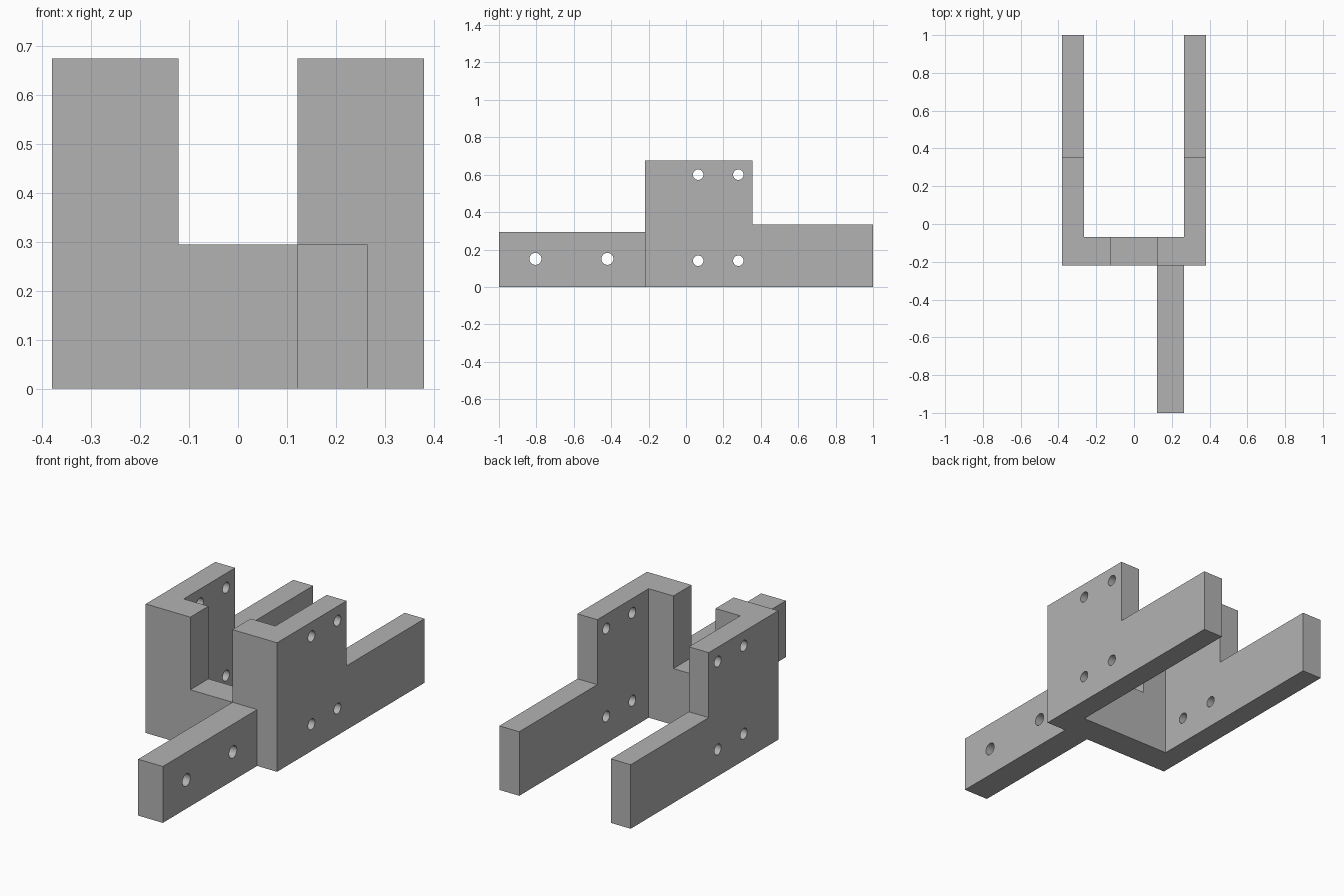
import bpy
import bmesh
import math
from mathutils import Matrix, Vector

cube = bpy.data.objects.get("Cube")
if cube:
    bpy.data.objects.remove(cube, do_unlink=True)

# Single plain grey
grey = bpy.data.materials.new("plain grey")
grey.use_nodes = True
grey.diffuse_color = (0.45, 0.45, 0.45, 1)
grey.node_tree.nodes["Principled BSDF"].inputs["Base Color"].default_value = grey.diffuse_color

# Main dimensions
HALF_W, INNER_W, HORN = 0.38, 0.265, 0.122
FRONT, WALL_BACK, STEP, BACK, TIP = -0.22, -0.07, 0.355, 1.0, -1.0
TALL, RAIL_H, ARM_H = 0.675, 0.335, 0.295


def link(name, bm):
    bmesh.ops.recalc_face_normals(bm, faces=bm.faces)
    mesh = bpy.data.meshes.new(name)
    bm.to_mesh(mesh)
    bm.free()
    mesh.materials.append(grey)
    obj = bpy.data.objects.new(name, mesh)
    bpy.context.collection.objects.link(obj)
    return obj


def prism(name, points, offset):
    """Extrude a closed outline by an offset vector."""
    bm = bmesh.new()
    face = bm.faces.new([bm.verts.new(p) for p in points])
    ext = bmesh.ops.extrude_face_region(bm, geom=[face], use_keep_orig=True)
    moved = [g for g in ext["geom"] if isinstance(g, bmesh.types.BMVert)]
    bmesh.ops.translate(bm, verts=moved, vec=Vector(offset))
    return link(name, bm)


def pin(name, x, y, z, radius, length):
    """Cutter for a bore running along x."""
    bm = bmesh.new()
    place = Matrix.Translation((x, y, z)) @ Matrix.Rotation(math.pi / 2, 4, "Y")
    bmesh.ops.create_cone(bm, cap_ends=True, segments=32, radius1=radius,
                          radius2=radius, depth=length, matrix=place)
    obj = link(name, bm)
    obj.hide_render = True
    return obj


def combine(target, other, operation):
    mod = target.modifiers.new(operation.lower(), "BOOLEAN")
    mod.operation, mod.solver, mod.object = operation, "EXACT", other
    graph = bpy.context.evaluated_depsgraph_get()
    mesh = bpy.data.meshes.new_from_object(target.evaluated_get(graph))
    target.modifiers.clear()
    target.data = mesh
    bpy.data.objects.remove(other, do_unlink=True)


# Front wall with a notch between two horns
outline = [(-HALF_W, 0), (HALF_W, 0), (HALF_W, TALL), (HORN, TALL),
           (HORN, ARM_H), (-HORN, ARM_H), (-HORN, TALL), (-HALF_W, TALL)]
bracket = prism("bracket", [(x, FRONT, z) for x, z in outline],
                (0, WALL_BACK - FRONT, 0))

# Stepped side plates
outline = [(FRONT, 0), (BACK, 0), (BACK, RAIL_H), (STEP, RAIL_H),
           (STEP, TALL), (FRONT, TALL)]
for side in (-1, 1):
    plate = prism("side_plate", [(side * HALF_W, y, z) for y, z in outline],
                  (side * (INNER_W - HALF_W), 0, 0))
    combine(bracket, plate, "UNION")

# Front arm, offset to the left
outline = [(TIP, 0), (WALL_BACK, 0), (WALL_BACK, ARM_H), (TIP, ARM_H)]
arm = prism("front_arm", [(HORN, y, z) for y, z in outline],
            (INNER_W - HORN, 0, 0))
combine(bracket, arm, "UNION")

# Bolt holes through both plates
for y in (0.065, 0.28):
    for z in (0.14, 0.60):
        combine(bracket, pin("plate_bore", 0, y, z, 0.028, 1), "DIFFERENCE")

# Bolt holes through the arm
for y in (-0.805, -0.42):
    combine(bracket, pin("arm_bore", 0.2, y, 0.15, 0.032, 0.5), "DIFFERENCE")

# Merge leftover coplanar seams, then smooth the bores only
bm = bmesh.new()
bm.from_mesh(bracket.data)
bmesh.ops.remove_doubles(bm, verts=bm.verts, dist=0.0001)
bmesh.ops.dissolve_limit(bm, angle_limit=0.01, verts=bm.verts, edges=bm.edges)
bm.to_mesh(bracket.data)
bm.free()

bpy.ops.object.select_all(action="DESELECT")
bracket.select_set(True)
bpy.context.view_layer.objects.active = bracket
bpy.ops.object.shade_smooth_by_angle(angle=math.radians(30))
